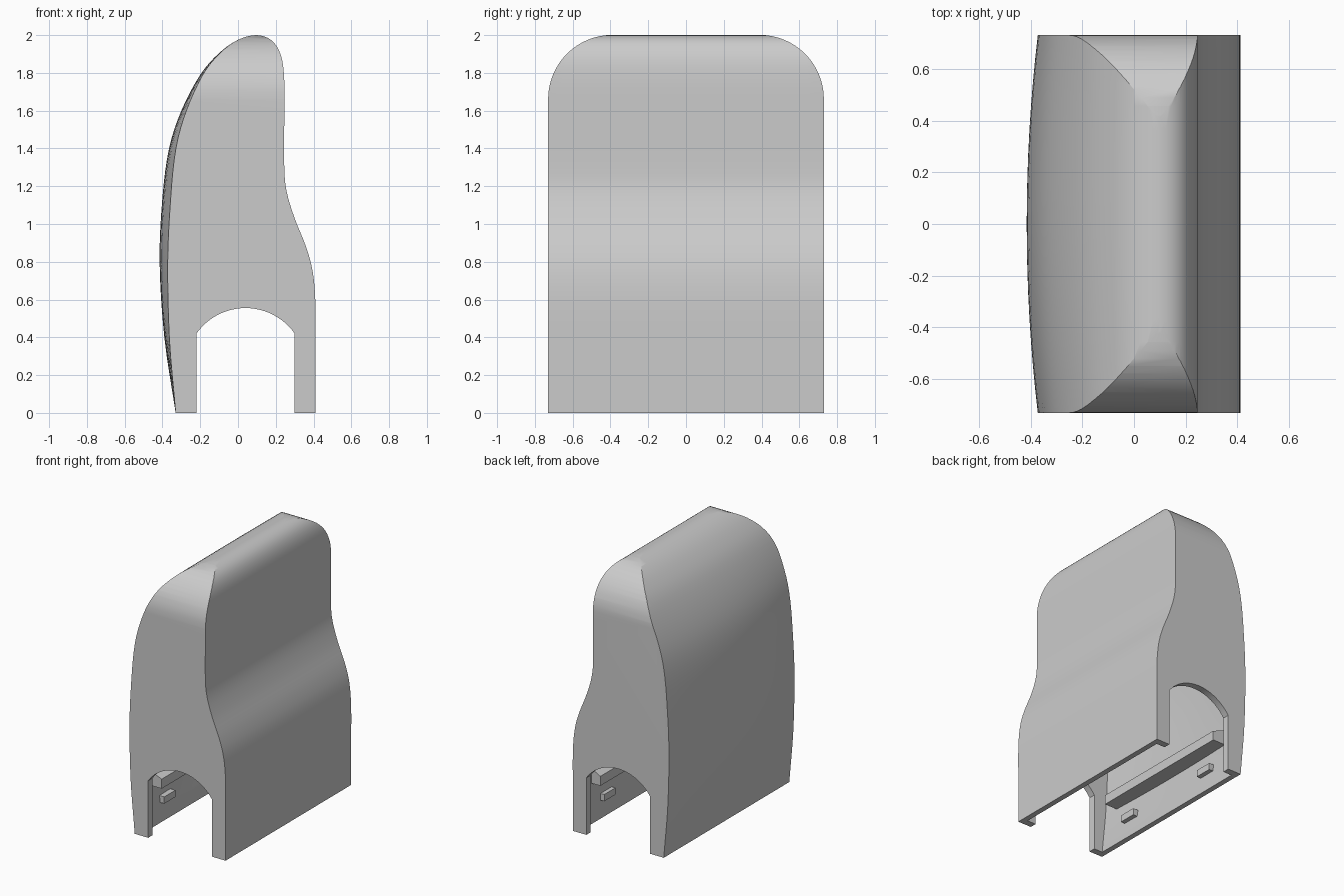
import bpy, bmesh, math
from mathutils import Vector

old = bpy.data.objects.get("Cube")
if old:
    bpy.data.objects.remove(old, do_unlink=True)

grey = bpy.data.materials.new("plain grey")
grey.use_nodes = True
COLOUR = (0.6, 0.6, 0.6, 1)
grey.diffuse_color = COLOUR
grey.node_tree.nodes["Principled BSDF"].inputs["Base Color"].default_value = COLOUR

HALF = 0.73      # half length along y
BULGE = 0.045    # crowning of the left-hand face
WALL = 0.04


def loft(name, rings):
    """Closed solid through a list of equal rings of points."""
    bm = bmesh.new()
    rows = [[bm.verts.new(p) for p in r] for r in rings]
    n = len(rows[0])
    for a, b in zip(rows, rows[1:]):
        for i in range(n):
            j = (i + 1) % n
            bm.faces.new((a[i], a[j], b[j], b[i]))
    bm.faces.new(rows[0][::-1])
    bm.faces.new(rows[-1])
    bmesh.ops.recalc_face_normals(bm, faces=bm.faces)
    me = bpy.data.meshes.new(name)
    bm.to_mesh(me)
    bm.free()
    ob = bpy.data.objects.new(name, me)
    bpy.context.collection.objects.link(ob)
    me.materials.append(grey)
    return ob


def spline(pts, steps=4):
    """Smooth curve through the points."""
    p = [Vector(q) for q in pts]
    p = [2 * p[0] - p[1]] + p + [2 * p[-1] - p[-2]]
    out = []
    for a, b, c, d in zip(p, p[1:], p[2:], p[3:]):
        for k in range(steps):
            t = k / steps
            out.append(0.5 * (2 * b + (c - a) * t + (2 * a - 5 * b + 4 * c - d) * t * t
                              + (3 * b - a - 3 * c + d) * t ** 3))
    return out + [p[-2]]


def boolean(ob, cutter, mode):
    mod = ob.modifiers.new(mode, "BOOLEAN")
    mod.operation, mod.solver, mod.object = mode, "EXACT", cutter
    cutter.hide_render = True
    bpy.context.view_layer.objects.active = ob
    bpy.ops.object.modifier_apply(modifier=mod.name)
    bpy.data.objects.remove(cutter, do_unlink=True)


def crowned(name, outline, half):
    """Sweep the outline along y, swelling its -x side in the middle."""
    rings = []
    for k in range(17):
        y = half * (k / 8 - 1)
        ring = []
        for x, z in outline:
            swell = BULGE * (y / HALF) ** 2 * math.sin(math.pi * min(max(z / 2, 0), 1))
            ring.append((x + (swell if x < 0 else 0), y, z))
        rings.append(ring)
    return loft(name, rings)


def rounded_block(half, top, radius):
    """Slab with two rounded upper corners, used to trim the ends."""
    side = [(half - radius + radius * math.cos(a), top - radius + radius * math.sin(a))
            for a in (math.pi / 2 * k / 16 for k in range(17))]
    ring = [(half, -0.3)] + side + [(-y, z) for y, z in side[::-1]] + [(-half, -0.3)]
    return loft("trim_block", [[(x, y, z) for y, z in ring] for x in (-1, 1)])


# Outer body
side_profile = spline([
    (-.33, 0), (-.39, .4), (-.415, .8), (-.40, 1.14), (-.365, 1.4), (-.30, 1.6),
    (-.2, 1.79), (-.1, 1.905), (0, 1.975), (.1, 2.0), (.18, 1.97), (.228, 1.89),
    (.245, 1.76), (.245, 1.55), (.245, 1.3), (.258, 1.17), (.30, 1.03), (.36, .88),
    (.395, .75), (.41, .58), (.41, .3), (.41, 0)])
body = crowned("cover_shell", side_profile, HALF)
boolean(body, rounded_block(HALF, 2.001, 0.34), "INTERSECT")

# Hollow inside, open at the bottom
inner = []
for i, p in enumerate(side_profile):
    a, b = side_profile[max(i - 1, 0)], side_profile[min(i + 1, len(side_profile) - 1)]
    d = (b - a).normalized()
    inner.append(p + WALL * Vector((d.y, -d.x)))
inner = [Vector((inner[0].x, -0.1))] + inner + [Vector((inner[-1].x, -0.1))]
cavity = crowned("cavity", inner, HALF - 0.05)
boolean(cavity, rounded_block(HALF - 0.05, 2 - WALL, 0.3), "INTERSECT")
boolean(body, cavity, "DIFFERENCE")

# Arched opening through both ends
MID, SPAN, SPRING, RISE = 0.04, 0.26, 0.42, 0.135
R = (SPAN ** 2 + RISE ** 2) / (2 * RISE)
sweep = math.asin(SPAN / R)
arch = [(MID - SPAN, -0.1)]
for k in range(25):
    a = sweep * (k / 12 - 1)
    arch.append((MID + R * math.sin(a), SPRING + RISE - R + R * math.cos(a)))
arch.append((MID + SPAN, -0.1))
boolean(body, loft("arch", [[(x, y, z) for x, z in arch] for y in (-1, 1)]), "DIFFERENCE")

bpy.ops.object.select_all(action="DESELECT")
body.select_set(True)
bpy.context.view_layer.objects.active = body
bpy.ops.object.shade_smooth_by_angle(angle=math.radians(30))


def bar(name, section, y0, y1):
    return loft(name, [[(x, y, z) for x, z in section] for y in (y0, y1)])


# Inner rails and small catches on both long walls
for side, wall, lip, catch in (("right", -.345, -.222, -.275), ("left", .39, .298, .34)):
    bar(side + "_rail", [(wall, .3), (lip, .3), (lip, .37), (wall, .42)], -.57, .57)
    for end, y in (("front", -.4), ("back", .4)):
        bar(f"{side}_{end}_catch", [(wall + (.02 if wall < 0 else 0), .135), (catch, .135),
                                    (catch, .185), (wall + (.02 if wall < 0 else 0), .185)],
            y - .065, y + .065)
